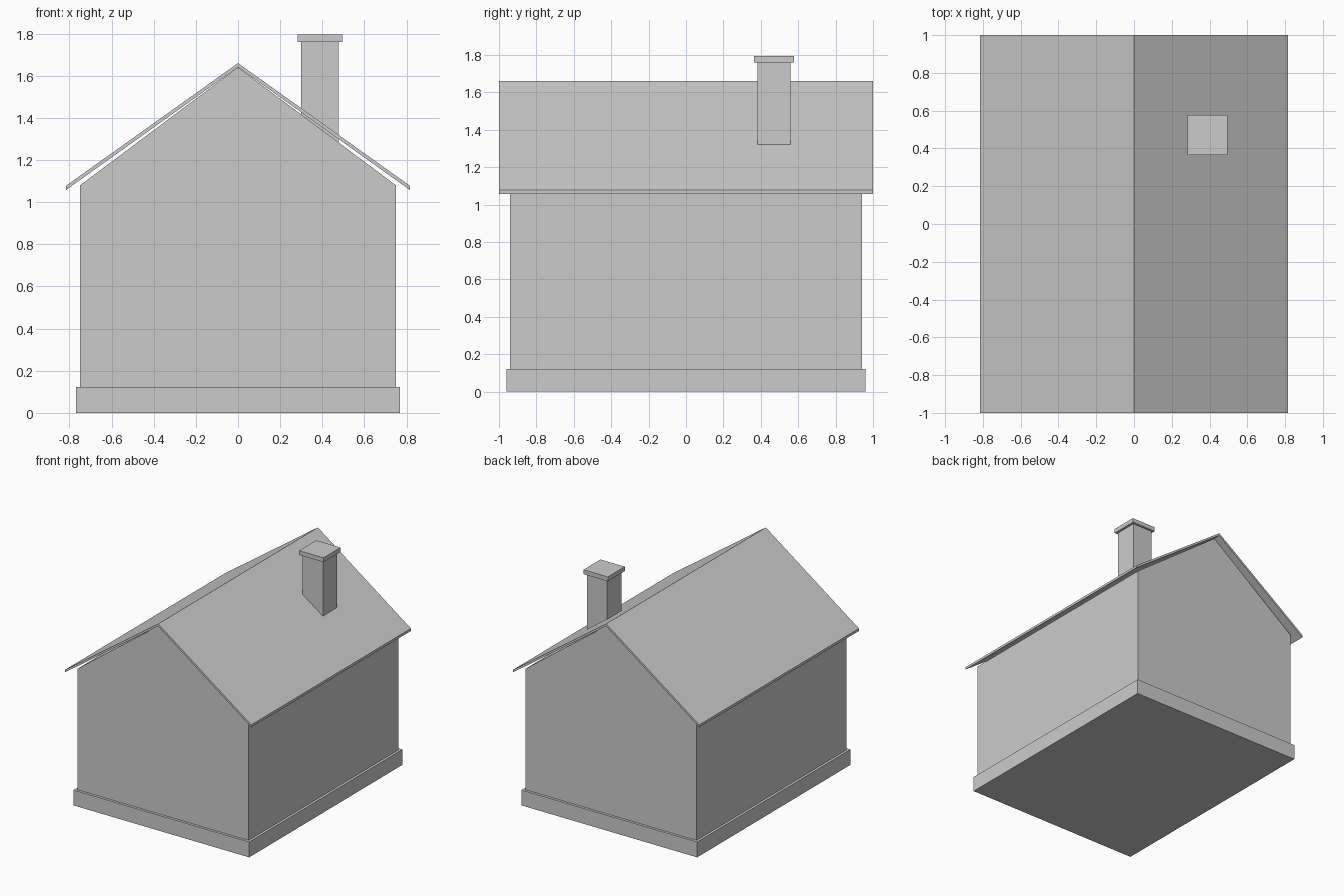
import bpy, bmesh

if "Cube" in bpy.data.objects:
    bpy.data.objects.remove(bpy.data.objects["Cube"])

grey = bpy.data.materials.new("plain_grey")
grey.diffuse_color = (0.6, 0.6, 0.6, 1)
grey.use_nodes = True
grey.node_tree.nodes["Principled BSDF"].inputs["Base Color"].default_value = grey.diffuse_color


def finish(name, bm):
    bmesh.ops.recalc_face_normals(bm, faces=bm.faces)
    mesh = bpy.data.meshes.new(name)
    bm.to_mesh(mesh)
    bm.free()
    mesh.materials.append(grey)
    obj = bpy.data.objects.new(name, mesh)
    bpy.context.collection.objects.link(obj)
    return obj


def box(name, x0, x1, y0, y1, z0, z1):
    bm = bmesh.new()
    bmesh.ops.create_cube(bm, size=1)
    for v in bm.verts:
        v.co.x = x1 if v.co.x > 0 else x0
        v.co.y = y1 if v.co.y > 0 else y0
        v.co.z = z1 if v.co.z > 0 else z0
    return finish(name, bm)


def extrude_profile(name, points, half_depth):
    """Extrude an x-z profile along y, centred on y = 0."""
    bm = bmesh.new()
    face = bm.faces.new([bm.verts.new((x, -half_depth, z)) for x, z in points])
    out = bmesh.ops.extrude_face_region(bm, geom=[face])
    verts = [g for g in out["geom"] if isinstance(g, bmesh.types.BMVert)]
    bmesh.ops.translate(bm, verts=verts, vec=(0, 2 * half_depth, 0))
    return finish(name, bm)


# Base plinth
box("plinth", -0.77, 0.77, -0.96, 0.96, 0, 0.122)

# Walls with gable ends
extrude_profile("walls", [(-0.75, 0.12), (0.75, 0.12), (0.75, 1.08),
                          (0, 1.64), (-0.75, 1.08)], 0.94)

# Thin overhanging roof
extrude_profile("roof", [(-0.816, 1.058), (0, 1.641), (0.816, 1.058),
                         (0.816, 1.078), (0, 1.66), (-0.816, 1.078)], 1.0)

# Chimney and its cap
box("chimney_stack", 0.30, 0.476, 0.382, 0.56, 1.26, 1.76)
box("chimney_cap", 0.282, 0.495, 0.364, 0.577, 1.76, 1.795)
